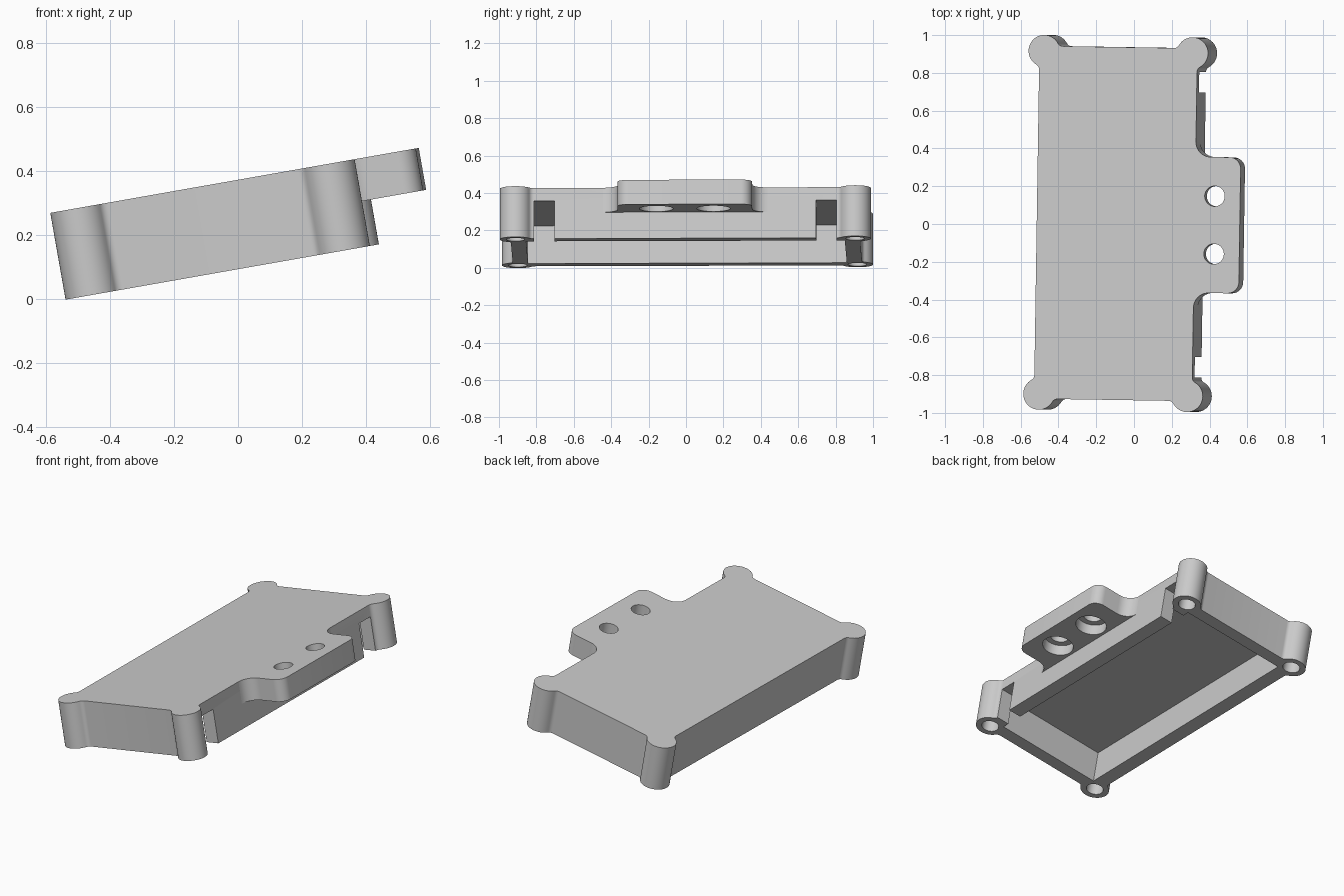
import bpy
import bmesh
from math import radians, sin, cos, sqrt, atan2, pi
from mathutils import Matrix, Vector

if "Cube" in bpy.data.objects:
    bpy.data.objects.remove(bpy.data.objects["Cube"], do_unlink=True)

# Main sizes, with the top surface at local height 0
POST_U, POST_V, POST_R = 0.3985, 0.908, 0.084
STEP, FILLET = 0.026, 0.03          # body edge beyond post centre, blend radius
EDGE_U, EDGE_V = POST_U + STEP, POST_V + STEP
WALL, PLATE, HEIGHT = 0.082, 0.07, 0.275
TAB_END, TAB_HALF, TAB_DEPTH, TAB_R, TAB_BLEND = 0.667, 0.36, 0.133, 0.06, 0.08

PLACE = (Matrix.Translation((-0.097, 0.0025, 0.355))
         @ Matrix.Rotation(radians(-10), 4, 'Y')
         @ Matrix.Rotation(radians(-0.9), 4, 'Z'))

grey = bpy.data.materials.new("plain_grey")
grey.use_nodes = True
colour = (0.6, 0.6, 0.6, 1)
grey.diffuse_color = colour
grey.node_tree.nodes["Principled BSDF"].inputs["Base Color"].default_value = colour


def arc(cu, cv, r, start, end, steps):
    return [(cu + r * cos(start + (end - start) * i / steps),
             cv + r * sin(start + (end - start) * i / steps)) for i in range(steps + 1)]


def rectangle(u0, u1, v0, v1):
    return [(u0, v0), (u1, v0), (u1, v1), (u0, v1)]


def prism(name, outline, low, high):
    """Extrude a flat outline between two local heights."""
    bm = bmesh.new()
    face = bm.faces.new([bm.verts.new((u, v, low)) for u, v in outline])
    top = bmesh.ops.extrude_face_region(bm, geom=[face])["geom"]
    verts = [g for g in top if isinstance(g, bmesh.types.BMVert)]
    bmesh.ops.translate(bm, vec=(0, 0, high - low), verts=verts)
    bmesh.ops.recalc_face_normals(bm, faces=bm.faces)
    mesh = bpy.data.meshes.new(name)
    bm.to_mesh(mesh)
    bm.free()
    mesh.materials.append(grey)
    obj = bpy.data.objects.new(name, mesh)
    bpy.context.collection.objects.link(obj)
    return obj


def cut(obj, outline, low, high):
    """Remove a prism from an object."""
    cutter = prism("cutter", outline, low, high)
    cutter.hide_render = True
    mod = obj.modifiers.new("cut", 'BOOLEAN')
    mod.operation, mod.solver, mod.object = 'DIFFERENCE', 'EXACT', cutter
    bpy.context.view_layer.objects.active = obj
    bpy.ops.object.modifier_apply(modifier=mod.name)
    bpy.data.objects.remove(cutter, do_unlink=True)


def finish(obj):
    obj.matrix_world = PLACE
    bpy.ops.object.select_all(action='DESELECT')
    obj.select_set(True)
    bpy.context.view_layer.objects.active = obj
    bpy.ops.object.shade_smooth_by_angle(angle=radians(30))


# Corner outline: blend from the wall, around the round post, mirrored on the diagonal
half = sqrt((POST_R + FILLET) ** 2 - (STEP + FILLET) ** 2)
lean = atan2(-half, STEP + FILLET)
side = arc(STEP + FILLET, -half, FILLET, pi, pi + lean, 6)[:-1]
side += arc(0, 0, POST_R, lean, pi / 4, 14)
corner = side + [(v, u) for u, v in reversed(side[:-1])]

outline = []
for k, (su, sv) in enumerate([(1, 1), (-1, 1), (-1, -1), (1, -1)]):
    turn = Matrix.Rotation(k * pi / 2, 2)
    for point in corner:
        p = turn @ Vector(point)
        outline.append((su * POST_U + p.x, sv * POST_V + p.y))

# Tray body with corner posts, hollow underneath
body = prism("tray_body", outline, -HEIGHT, 0)
inner_u, inner_v = EDGE_U - WALL, EDGE_V - WALL
cut(body, rectangle(-inner_u, inner_u, -inner_v, inner_v), -HEIGHT - 0.1, -PLATE)

# Notches beside the right posts and blind screw holes in all posts
notch_end = POST_V - half
for s in (-1, 1):
    v0, v1 = sorted((s * 0.7, s * notch_end))
    cut(body, rectangle(inner_u - 0.05, EDGE_U + 0.05, v0, v1), -HEIGHT - 0.1, -PLATE)
    for t in (-1, 1):
        hole = arc(t * POST_U, s * POST_V, 0.05, 0, 2 * pi, 32)[:-1]
        cut(body, hole, -HEIGHT - 0.1, -PLATE)
finish(body)

# Side mounting tab with rounded corners and flared root
upper = arc(TAB_END - TAB_R, TAB_HALF - TAB_R, TAB_R, 0, pi / 2, 10)
upper += arc(EDGE_U + TAB_BLEND, TAB_HALF + TAB_BLEND, TAB_BLEND, -pi / 2, -pi, 10)
tab = prism("mounting_tab", upper + [(u, -v) for u, v in reversed(upper)], -TAB_DEPTH, 0)

# Counterbored tab holes
for v in (-0.153, 0.153):
    cut(tab, arc(0.53, v, 0.054, 0, 2 * pi, 32)[:-1], -TAB_DEPTH - 0.1, 0.1)
    cut(tab, arc(0.53, v, 0.09, 0, 2 * pi, 40)[:-1], -TAB_DEPTH - 0.1, -0.065)
finish(tab)
